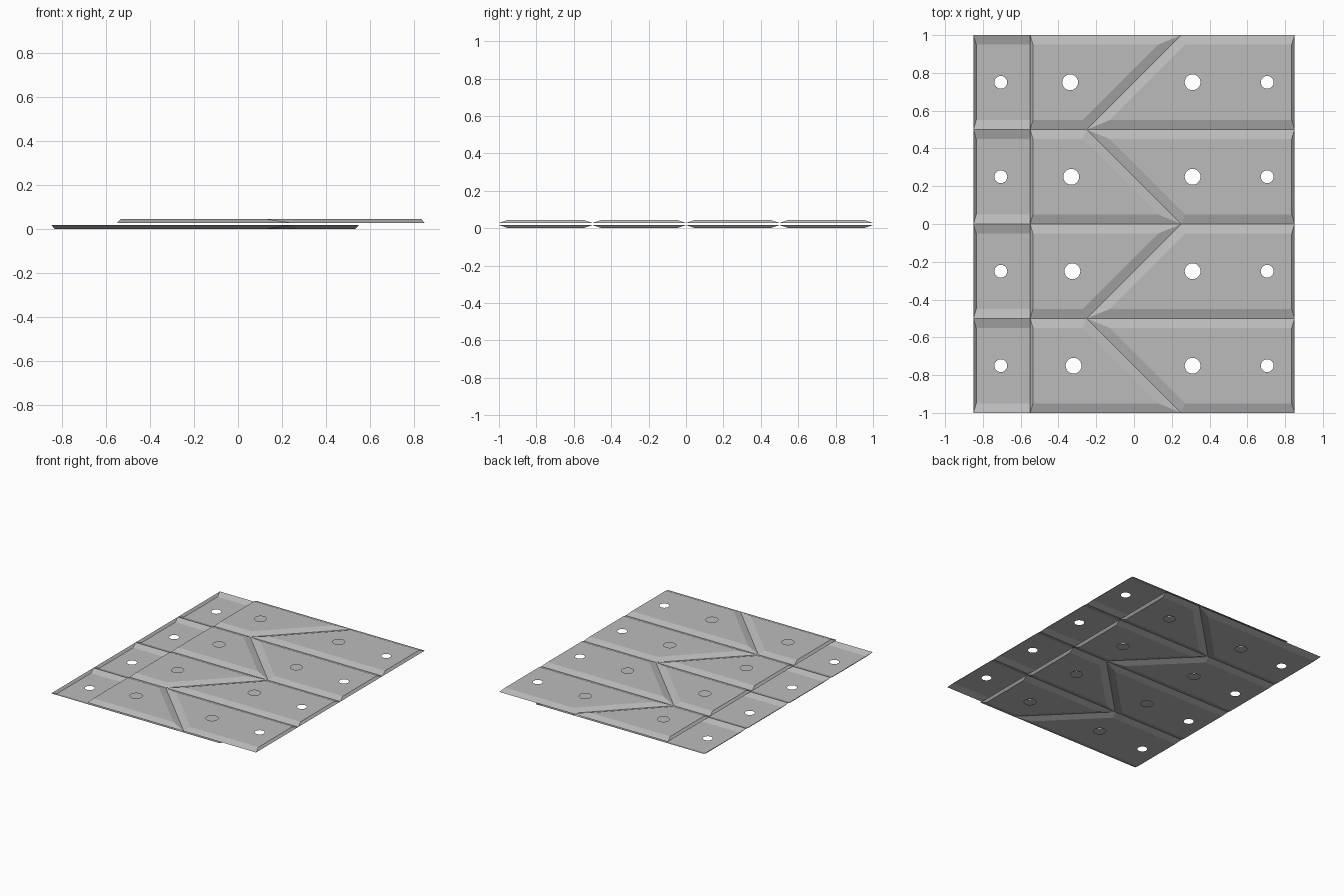
import bpy, bmesh, math
from mathutils import Vector

if "Cube" in bpy.data.objects:
    bpy.data.objects.remove(bpy.data.objects["Cube"])

steel = bpy.data.materials.new("grey_steel")
steel.diffuse_color = (0.5, 0.5, 0.5, 1)
steel.use_nodes = True
steel.node_tree.nodes["Principled BSDF"].inputs["Base Color"].default_value = steel.diffuse_color

RIM_GAP, HEIGHT = 0.017, 0.045    # rim level of the lower shells, total height
WIDE, NARROW = 0.05, 0.015        # chamfer widths: long/diagonal edges, end edges


def inset(poly, widths):
    """Move each edge of a counter-clockwise polygon inward by its own width."""
    n, out = len(poly), []
    for i in range(n):
        lines = []
        for k in (i - 1, i):
            a, b = Vector(poly[k]), Vector(poly[(k + 1) % n])
            d = (b - a).normalized()
            nrm = Vector((-d.y, d.x))
            lines.append((nrm, nrm.dot(a) + widths[k]))
        (n1, c1), (n2, c2) = lines
        det = n1.x * n2.y - n1.y * n2.x
        out.append(((c1 * n2.y - c2 * n1.y) / det, (n1.x * c2 - n2.x * c1) / det))
    return out


def plate(name, poly, widths, holes, upper):
    """Open chamfered shell with round holes in its flat face."""
    z_rim = HEIGHT - RIM_GAP if upper else RIM_GAP
    z_flat = HEIGHT if upper else 0.0
    bm = bmesh.new()
    rim = [bm.verts.new((x, y, z_rim)) for x, y in poly]
    flat = [bm.verts.new((x, y, z_flat)) for x, y in inset(poly, widths)]
    n = len(rim)
    edges = [bm.edges.new((flat[i], flat[(i + 1) % n])) for i in range(n)]
    for cx, cy, r in holes:
        ring = [bm.verts.new((cx + r * math.cos(t * math.tau / 24),
                              cy + r * math.sin(t * math.tau / 24), z_flat)) for t in range(24)]
        edges += [bm.edges.new((ring[t], ring[(t + 1) % 24])) for t in range(24)]
    bmesh.ops.triangle_fill(bm, edges=edges, use_beauty=True, normal=(0, 0, 1))
    # chamfered sides
    for i in range(n):
        j = (i + 1) % n
        bm.faces.new((rim[i], rim[j], flat[j], flat[i]))
    # outward normals
    for f in bm.faces:
        f.normal_update()
        if (f.normal.z > 0) != upper:
            f.normal_flip()
    me = bpy.data.meshes.new(name)
    bm.to_mesh(me)
    bm.free()
    me.materials.append(steel)
    bpy.context.collection.objects.link(bpy.data.objects.new(name, me))


# four rows, each split by a diagonal joint that zigzags from row to row
for row in range(4):
    y0, y1 = -1 + row * 0.5, -0.5 + row * 0.5
    ym = (y0 + y1) / 2
    j0, j1 = (0.25, -0.25) if row % 2 == 0 else (-0.25, 0.25)
    xl = -0.32 - 0.006 * row      # large left hole drifts slightly
    for upper in (False, True):
        layer = "upper" if upper else "lower"
        left, right = (-0.55, 0.85) if upper else (-0.85, 0.55)
        left_holes, right_holes = [(xl, ym, 0.042)], [(0.31, ym, 0.042)]
        if upper:
            right_holes.append((0.705, ym, 0.034))
        else:
            left_holes.append((-0.705, ym, 0.034))
        plate(f"{layer}_left_plate_{row + 1}",
              [(left, y0), (j0, y0), (j1, y1), (left, y1)],
              [WIDE, WIDE, WIDE, NARROW], left_holes, upper)
        plate(f"{layer}_right_plate_{row + 1}",
              [(j0, y0), (right, y0), (right, y1), (j1, y1)],
              [WIDE, NARROW, WIDE, WIDE], right_holes, upper)
